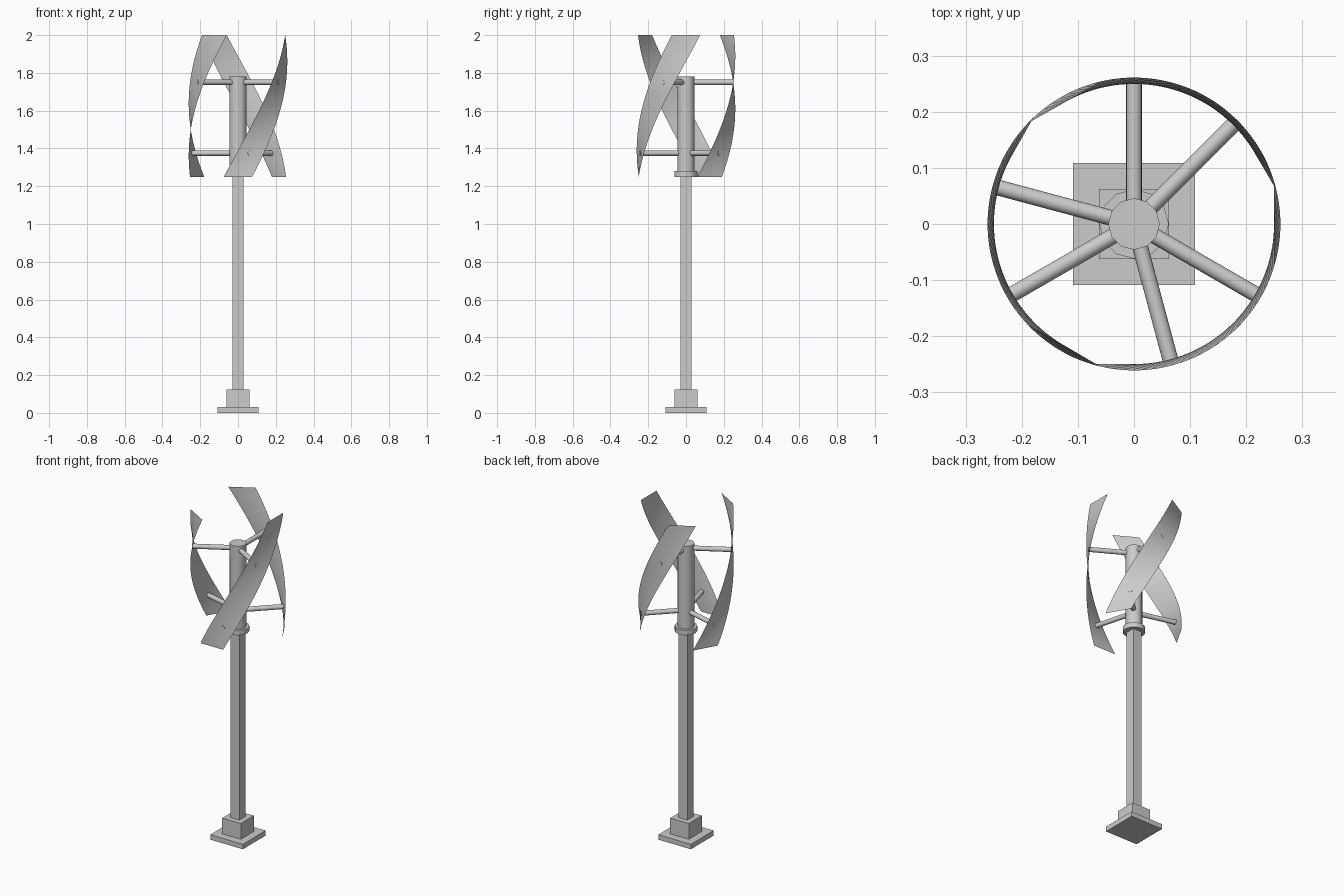
import bpy, bmesh, math
from mathutils import Vector

if "Cube" in bpy.data.objects:
    bpy.data.objects.remove(bpy.data.objects["Cube"])


def box(name, half, z0, z1):
    bpy.ops.mesh.primitive_cube_add(size=1, location=(0, 0, (z0 + z1) / 2))
    ob = bpy.context.object
    ob.name = name
    ob.scale = (2 * half, 2 * half, z1 - z0)
    bpy.ops.object.transform_apply(location=False, rotation=False, scale=True)
    return ob


def rod(name, p0, p1, r, sides):
    p0, p1 = Vector(p0), Vector(p1)
    d = p1 - p0
    bpy.ops.mesh.primitive_cylinder_add(vertices=sides, radius=r, depth=d.length,
                                        location=(p0 + p1) / 2)
    ob = bpy.context.object
    ob.name = name
    ob.rotation_euler = d.to_track_quat('Z', 'Y').to_euler()
    bpy.ops.object.shade_smooth_by_angle(angle=math.radians(40))
    return ob


Z0, Z1 = 1.25, 2.0        # rotor height range
R, HALF_W = 0.25, 0.075   # blade distance from axis, half chord
TWIST = 90


def blade_angle(start, z):
    return math.radians(start + TWIST * (z - Z0) / (Z1 - Z0))


def blade(name, start, steps=24):
    # flat chord tangent to the rotor circle, twisted as it rises
    bm = bmesh.new()
    prev = None
    for i in range(steps + 1):
        z = Z0 + (Z1 - Z0) * i / steps
        a = blade_angle(start, z)
        c, s = math.cos(a), math.sin(a)
        row = [bm.verts.new((R * c - t * s, R * s + t * c, z))
               for t in (-HALF_W, 0, HALF_W)]
        if prev:
            for k in range(2):
                bm.faces.new((prev[k], prev[k + 1], row[k + 1], row[k]))
        prev = row
    me = bpy.data.meshes.new(name)
    bm.to_mesh(me)
    bm.free()
    me.shade_smooth()
    ob = bpy.data.objects.new(name, me)
    bpy.context.collection.objects.link(ob)


# Base and mast
box("base_plate", 0.109, 0, 0.03)
box("base_block", 0.062, 0.03, 0.125)
box("mast", 0.03, 0.125, 1.25)

# Bearing collar and rotor hub
rod("collar", (0, 0, 1.25), (0, 0, 1.28), 0.062, 12)
rod("hub", (0, 0, 1.28), (0, 0, 1.78), 0.046, 12)

# Three twisted blades, each on two struts
for n in range(3):
    start = 30 + 120 * n
    blade(f"blade_{n + 1}", start)
    for label, z in (("lower", 1.375), ("upper", 1.75)):
        a = blade_angle(start, z)
        c, s = math.cos(a), math.sin(a)
        rod(f"{label}_strut_{n + 1}", (0.02 * c, 0.02 * s, z),
            (0.252 * c, 0.252 * s, z), 0.014, 16)
